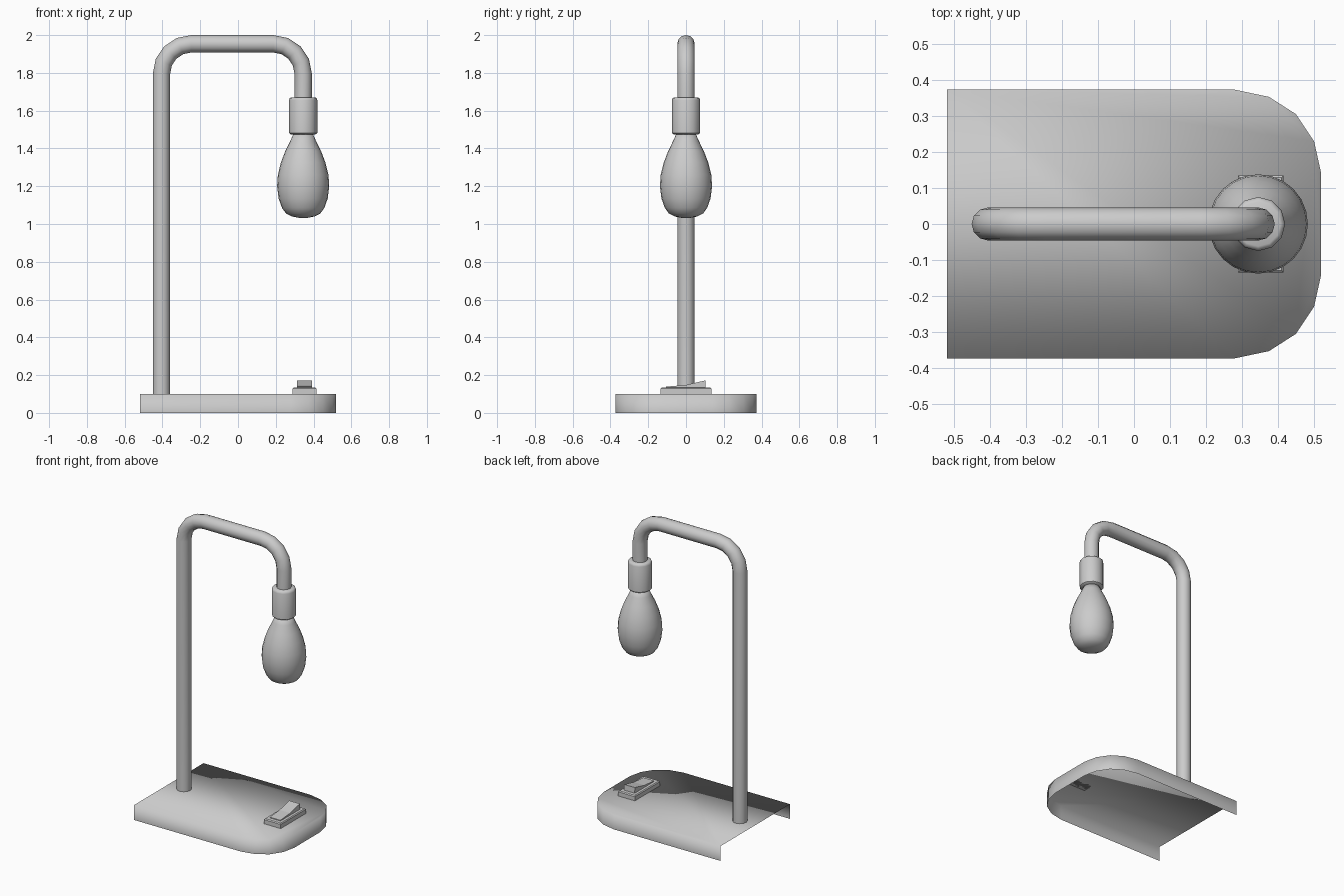
import bpy, math
from math import sin, cos, pi

if "Cube" in bpy.data.objects:
    bpy.data.objects.remove(bpy.data.objects["Cube"])


def make(name, verts, faces, angle=None, smooth=False):
    me = bpy.data.meshes.new(name)
    me.from_pydata(verts, [], faces)
    ob = bpy.data.objects.new(name, me)
    bpy.context.collection.objects.link(ob)
    if smooth:
        me.polygons.foreach_set("use_smooth", [True] * len(me.polygons))
    if angle:
        bpy.ops.object.select_all(action='DESELECT')
        ob.select_set(True)
        bpy.context.view_layer.objects.active = ob
        bpy.ops.object.shade_smooth_by_angle(angle=math.radians(angle))
    return ob


def loft(name, rings, caps=(True, True), **kw):
    n = len(rings[0])
    verts = [v for r in rings for v in r]
    faces = [(i*n + j, i*n + (j+1) % n, (i+1)*n + (j+1) % n, (i+1)*n + j)
             for i in range(len(rings) - 1) for j in range(n)]
    if caps[0]:
        faces.append(tuple(reversed(range(n))))
    if caps[1]:
        faces.append(tuple(range(len(verts) - n, len(verts))))
    return make(name, verts, faces, **kw)


def lathe(name, profile, x, sides, **kw):
    rings = [[(x + r*cos(2*pi*k/sides), r*sin(2*pi*k/sides), z)
              for k in range(sides)] for r, z in profile]
    return loft(name, rings, **kw)


BULB_X = 0.345

# base: thin shell, open underneath and at the left end
half = [(-0.52, -0.373), (0.28, -0.373), (0.375, -0.353),
        (0.45, -0.305), (0.5, -0.23), (0.52, -0.14)]
outline = half + [(x, -y) for x, y in reversed(half)]
n = len(outline)
make("base", [(x, y, 0.1) for x, y in outline] + [(x, y, 0) for x, y in outline],
     [tuple(range(n))] + [(i, n + i, n + i + 1, i + 1) for i in range(n - 1)],
     smooth=True)

# bent pole: straight runs joined by two quarter bends
R, TUBE, TOP, SEG = 0.158, 0.046, 1.954, 4
path = [(-0.405, 0.1, 0)]
for cx, start in ((-0.405 + R, pi), (BULB_X - R, pi / 2)):
    for k in range(SEG + 1):
        a = start - k * pi / 2 / SEG
        path.append((cx + R*cos(a), TOP - R + R*sin(a), pi - a))
path.append((BULB_X, 1.66, pi))
rings = []
for px, pz, t in path:
    rings.append([(px + TUBE*cos(b)*cos(t), TUBE*sin(b), pz - TUBE*cos(b)*sin(t))
                  for b in (2*pi*k/12 for k in range(12))])
loft("pole", rings, caps=(False, False), smooth=True)

# socket with slightly rounded rims
lathe("socket", [(0.066, 1.475), (0.075, 1.482), (0.075, 1.655), (0.071, 1.666), (0.062, 1.671)],
      BULB_X, 12, angle=50)

# pear-shaped bulb
lathe("bulb", [(0.025, 1.033), (0.06, 1.04), (0.09, 1.055), (0.112, 1.085),
               (0.13, 1.135), (0.138, 1.2), (0.134, 1.26), (0.118, 1.325),
               (0.095, 1.385), (0.068, 1.44), (0.048, 1.485)],
      BULB_X, 24, smooth=True)

# switch housing, slightly tapered
loft("switch_housing", [[(0.352 + sx*w, sy*d, z) for sx, sy in
                         ((-1, -1), (1, -1), (1, 1), (-1, 1))]
                        for w, d, z in ((0.063, 0.135, 0.1), (0.063, 0.135, 0.128),
                                        (0.058, 0.129, 0.134))])

# tilted rocker, extruded from its side profile
side = [(-0.105, 0.125), (0.105, 0.125), (0.103, 0.172), (0.0, 0.148), (-0.105, 0.139)]
loft("switch_rocker", [[(x, y, z) for y, z in side] for x in (0.312, 0.392)])
